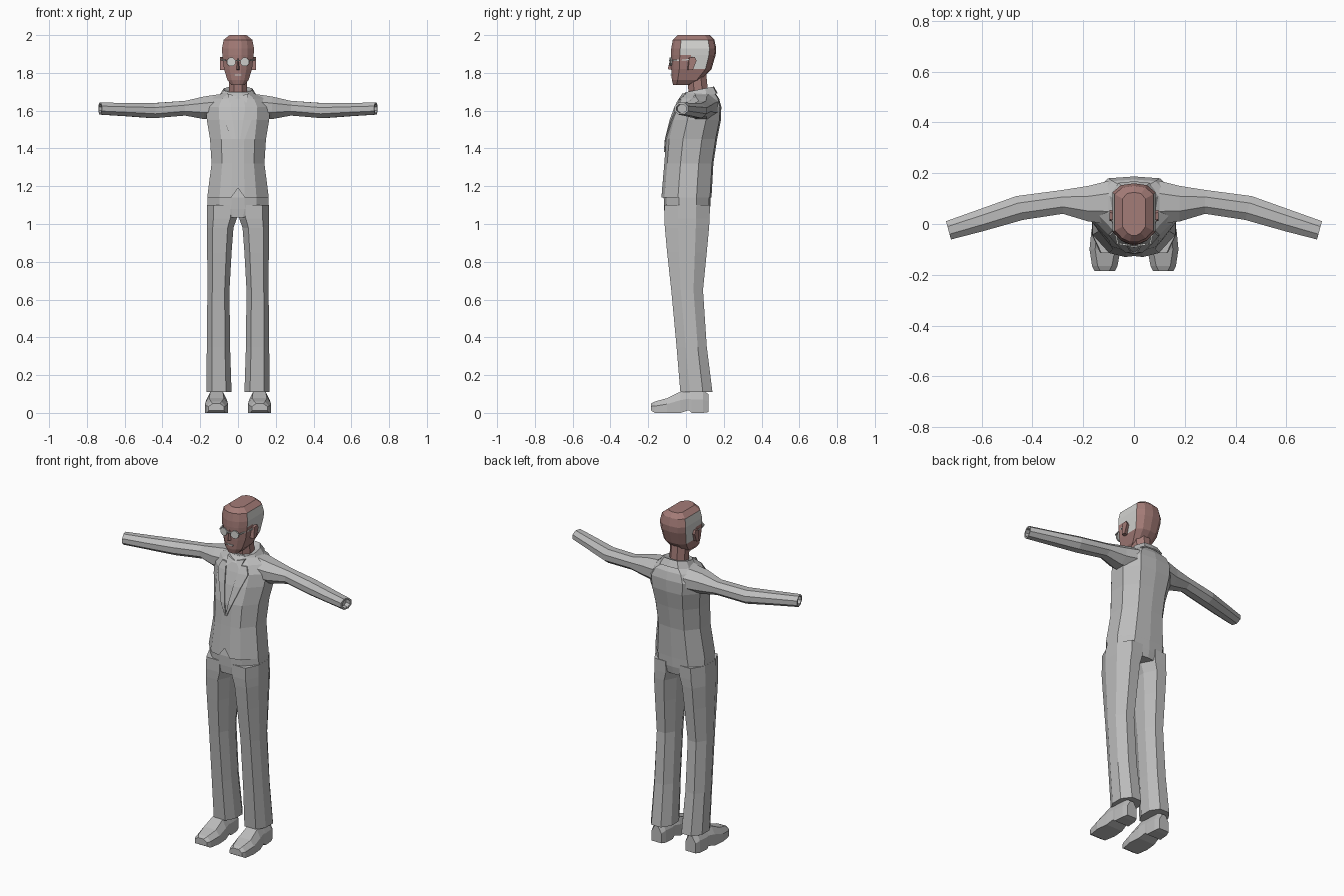
import bpy, bmesh, math
from mathutils import Vector

if "Cube" in bpy.data.objects:
    bpy.data.objects.remove(bpy.data.objects["Cube"])


def material(name, rgb):
    m = bpy.data.materials.new(name)
    m.diffuse_color = (*rgb, 1)
    m.use_nodes = True
    m.node_tree.nodes["Principled BSDF"].inputs["Base Color"].default_value = m.diffuse_color
    return m


SUIT = material("suit grey", (0.5, 0.5, 0.5))
SKIN = material("brown skin", (0.37, 0.2, 0.185))
LIGHT = material("light grey", (0.64, 0.64, 0.62))


def finish(name, bm, mats):
    bmesh.ops.recalc_face_normals(bm, faces=bm.faces)
    me = bpy.data.meshes.new(name)
    bm.to_mesh(me)
    bm.free()
    for m in mats:
        me.materials.append(m)
    ob = bpy.data.objects.new(name, me)
    bpy.context.collection.objects.link(ob)
    return ob


def loft(name, rings, mat, cap_start=True, cap_end=True, side=1):
    """Skin a list of equal-length point rings; side=-1 mirrors in x."""
    bm = bmesh.new()
    vs = [[bm.verts.new((side * p[0], p[1], p[2])) for p in r] for r in rings]
    n = len(vs[0])
    for a, b in zip(vs, vs[1:]):
        for i in range(n):
            j = (i + 1) % n
            bm.faces.new((a[i], a[j], b[j], b[i]))
    if cap_start:
        bm.faces.new(vs[0])
    if cap_end:
        bm.faces.new(vs[-1])
    return finish(name, bm, [mat])


def section(z, w, f, b, sides=(0.33, 0.7), tilt=0.0):
    """Symmetric body cross-section: half width w, front y f, back y b."""
    d = b - f
    half = [(0, f), (0.22 * w, f), (0.6 * w, f + 0.06 * d)]
    half += [(w, f + s * d) for s in sides]
    half += [(0.6 * w, b - 0.03 * d), (0, b)]
    pts = half + [(-x, y) for x, y in reversed(half) if x > 0]
    return [(x, y, z + tilt * (y - 0.07)) for x, y in pts]


def slab(name, front, back, mat, side=1):
    return loft(name, [front, back], mat, side=side)


def box(name, lo, hi, mat, side=1):
    ring = lambda y: [(lo[0], y, lo[2]), (hi[0], y, lo[2]), (hi[0], y, hi[2]), (lo[0], y, hi[2])]
    return slab(name, ring(lo[1]), ring(hi[1]), mat, side)


# Jacket body, with a small notch at the front hem
TORSO = [(1.14, .163, -.13, .135), (1.32, .14, -.115, .145), (1.45, .148, -.105, .165),
         (1.55, .165, -.08, .185), (1.62, .17, -.055, .187), (1.665, .14, -.035, .175),
         (1.70, .07, .0, .15)]
rings = [section(*t) for t in TORSO]
x, y, z = rings[0][0]
rings[0][0] = (x, y + 0.004, z + 0.05)
loft("jacket", rings, SUIT, cap_start=False)


def front_y(x, z):
    """Front surface of the jacket at (x, z)."""
    for a, b in zip(TORSO, TORSO[1:]):
        if a[0] <= z <= b[0]:
            t = (z - a[0]) / (b[0] - a[0])
            w, f, k = (a[i] + t * (b[i] - a[i]) for i in (1, 2, 3))
            u = max(0, (abs(x) / w - 0.22) / 0.38)
            return f + u * 0.06 * (k - f)


# Collar around the neck
loft("collar", [section(1.672, .1, -.03, .168, tilt=.2), section(1.712, .075, -.005, .148, tilt=.2),
                section(1.705, .05, .012, .12, tilt=.2)], SUIT, cap_start=False)

# Hips
loft("hips", [section(1.035, .12, -.112, .12), section(1.08, .163, -.116, .128),
              section(1.14, .161, -.118, .13), section(1.20, .145, -.108, .125)], SUIT)

# Neck
loft("neck", [[(.053 * math.cos(a), yc + .056 * math.sin(a), z)
               for a in [math.pi / 4 * (i + .5) for i in range(8)]]
              for z, yc in ((1.66, .07), (1.72, .063), (1.80, .055))], SKIN)

# Head, with grey hair on the temples
HEAD = [(1.735, .034, -.068, .02), (1.762, .056, -.075, .08), (1.82, .074, -.078, .135),
        (1.895, .083, -.08, .157), (1.93, .085, -.078, .16), (1.975, .076, -.07, .15),
        (2.0, .045, -.045, .125)]
head = loft("head", [section(*h, sides=(.2, .45, .85)) for h in HEAD], SKIN)
head.data.materials.append(LIGHT)
for p in head.data.polygons:
    c = p.center
    if abs(p.normal.x) > .8 and 1.83 < c.z < 1.965 and -.03 < c.y < .12 and (c.y > .03 or c.z > 1.9):
        p.material_index = 1

# Nose and mouth
loft("nose", [[(-.013, -.07, 1.815), (.013, -.07, 1.815), (0, -.097, 1.82)],
              [(-.007, -.07, 1.875), (.007, -.07, 1.875), (0, -.083, 1.875)]], SKIN)
box("mouth", (-.022, -.081, 1.785), (.022, -.074, 1.791), LIGHT)
box("glasses_bridge", (-.014, -.09, 1.862), (.014, -.084, 1.868), LIGHT)

# Sleeve rings: x, centre y, centre z, half depth, half height
ARM = [(.10, .085, 1.62, .085, .067), (.18, .08, 1.615, .07, .06), (.28, .087, 1.613, .047, .039),
       (.45, .063, 1.60, .047, .04), (.60, .015, 1.606, .042, .035), (.73, -.025, 1.611, .036, .032),
       (.73, -.025, 1.611, .026, .023), (.70, -.018, 1.611, .026, .023)]


def arm_ring(x, yc, zc, ry, rz):
    shear = .27 if x > .4 else 0
    out = []
    for i in range(8):
        a = math.pi / 4 * (i + .5)
        dy, dz = 1.08 * ry * math.cos(a), 1.08 * rz * math.sin(a)
        out.append((x + shear * dy, yc + dy, zc + dz))
    return out


# Trouser rings: z, inner x, outer x, front y, back y
LEG = [(1.10, .005, .163, -.115, .127), (1.03, .006, .165, -.115, .125), (.98, .024, .165, -.112, .122),
       (.85, .034, .163, -.10, .11), (.65, .045, .162, -.078, .09), (.35, .042, .165, -.05, .11),
       (.11, .034, .168, -.03, .14)]
LEG_SECTION = [(0, .3), (0, .7), (.25, 1), (.72, 1), (1, .7), (1, .3), (.78, 0), (.22, 0)]

# Shoe rings: y, inner x, outer x, bottom z, top z
SHOE = [(-.185, .075, .155, .012, .05), (-.165, .065, .165, .0, .06), (-.10, .053, .175, .0, .078),
        (-.03, .058, .168, .0, .112), (.015, .066, .16, .014, .116), (.03, .066, .16, .0, .118),
        (.09, .07, .155, .0, .118), (.118, .08, .145, .004, .10)]


def shoe_ring(y, x0, x1, b, t):
    m = b + .6 * (t - b)
    return [(x0, y, b), (x1, y, b), (x1, y, m), (x1 - .022, y, t), (x0 + .022, y, t), (x0, y, m)]


# Lapel strip: z, inner x, outer x
LAPEL = [(1.38, .0, .006), (1.45, .012, .036), (1.55, .028, .072), (1.62, .04, .098), (1.66, .05, .08)]


def lapel_ring(z, xi, xo):
    return [(x, front_y(x, z) - off, z) for x, off in ((xi, .007), (xo, .007), (xo, -.003), (xi, -.003))]


for side, tag in ((1, "right"), (-1, "left")):
    loft(tag + "_sleeve", [arm_ring(*r) for r in ARM], SUIT, side=side)
    loft(tag + "_trouser_leg", [[(x0 + u * (x1 - x0), y0 + v * (y1 - y0), z) for u, v in LEG_SECTION]
                                for z, x0, x1, y0, y1 in LEG], SUIT, side=side)
    loft(tag + "_shoe", [shoe_ring(*r) for r in SHOE], SUIT, side=side)
    loft(tag + "_lapel", [lapel_ring(*r) for r in LAPEL], SUIT, side=side)
    # Shirt collar point
    tri = [(.004, -.03, 1.675), (.055, -.02, 1.69), (.045, -.052, 1.64)]
    slab(tag + "_shirt_collar", tri, [(x, y + .02, z) for x, y, z in tri], SUIT, side)
    # Ear
    ear = [(.006, 1.815), (.03, 1.815), (.05, 1.865), (.04, 1.885), (.012, 1.88)]
    loft(tag + "_ear", [[(.07, y, z) for y, z in ear],
                        [(.096, y + .006, z) for y, z in ear]], SKIN, side=side)
    # Glasses lens and temple arm
    lens = [(.036 + .025 * math.cos(math.pi / 4 * (i + .5)), 1.858 + .024 * math.sin(math.pi / 4 * (i + .5)))
            for i in range(8)]
    slab(tag + "_lens", [(x, -.09 + .15 * x, z) for x, z in lens],
         [(x, -.083 + .15 * x, z) for x, z in lens], LIGHT, side)
    slab(tag + "_glasses_arm", [(.06, -.08, 1.862), (.066, -.08, 1.862), (.066, -.08, 1.869), (.06, -.08, 1.869)],
         [(.084, .02, 1.866), (.09, .02, 1.866), (.09, .02, 1.873), (.084, .02, 1.873)], LIGHT, side)
